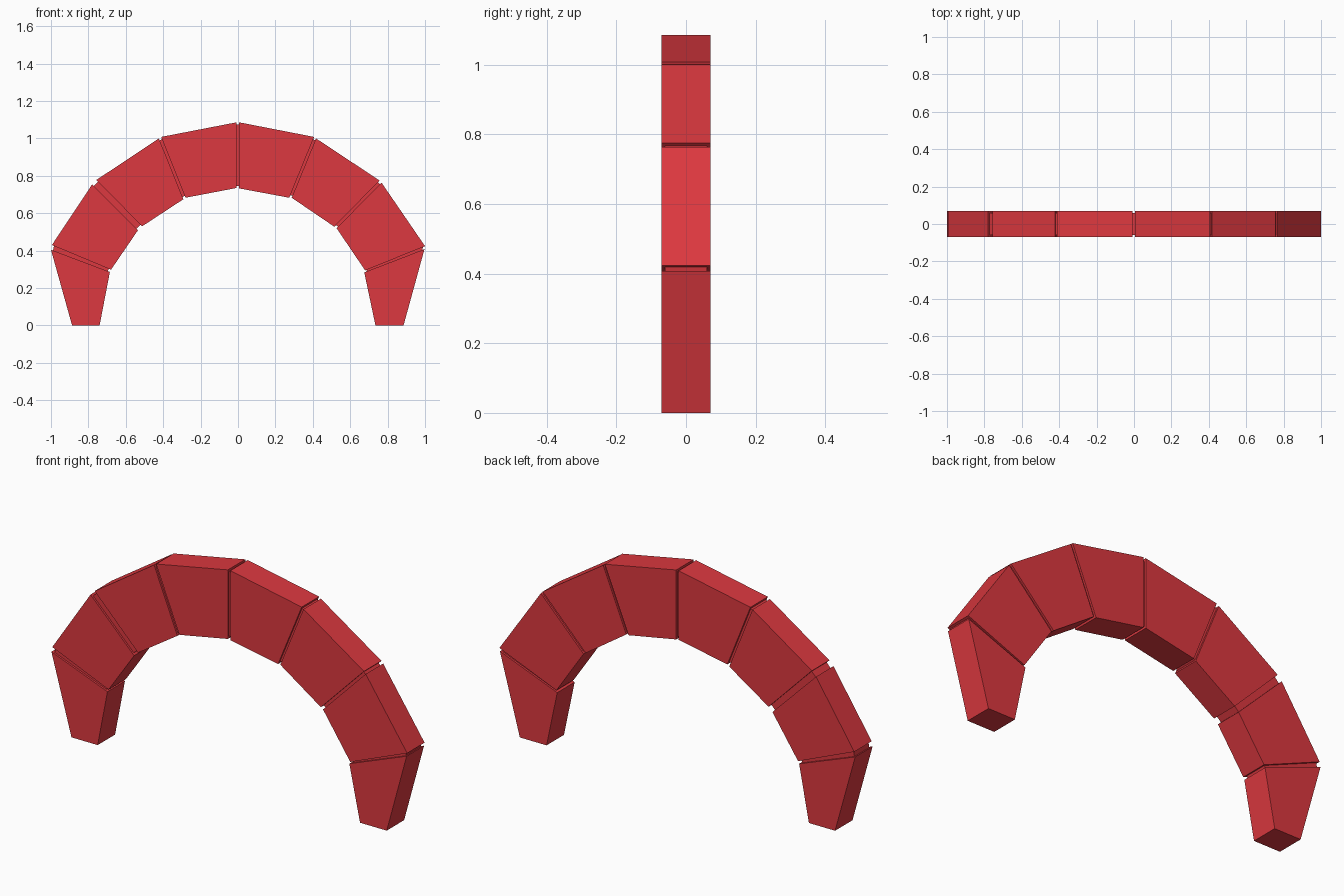
import bpy
from mathutils import Vector

if "Cube" in bpy.data.objects:
    bpy.data.objects.remove(bpy.data.objects["Cube"])

red = bpy.data.materials.new("red")
red.diffuse_color = (0.72, 0.04, 0.05, 1)
red.use_nodes = True
red.node_tree.nodes["Principled BSDF"].inputs["Base Color"].default_value = red.diffuse_color


def prism(name, outline, half_depth):
    """Extrude an outline in the xz plane along y."""
    n = len(outline)
    verts = [(p[0], y, p[1]) for y in (-half_depth, half_depth) for p in outline]
    faces = [list(range(n)), list(range(2 * n - 1, n - 1, -1))]
    faces += [[i, i + n, (i + 1) % n + n, (i + 1) % n] for i in range(n)]
    mesh = bpy.data.meshes.new(name)
    mesh.from_pydata(verts, [], faces)
    mesh.materials.append(red)
    obj = bpy.data.objects.new(name, mesh)
    bpy.context.collection.objects.link(obj)
    return obj


# Blocks of each half, foot to crown: lower inner, lower outer, upper outer, upper inner
right = [
    [(0.735, 0), (0.885, 0), (0.997, 0.408), (0.675, 0.284)],
    [(0.680, 0.294), (1.0, 0.424), (0.767, 0.764), (0.527, 0.520)],
    [(0.515, 0.528), (0.757, 0.775), (0.417, 1.0), (0.287, 0.683)],
    [(0.274, 0.683), (0.407, 1.008), (0.006, 1.086), (0.006, 0.733)],
]
left = [
    [(-0.740, 0), (-0.887, 0), (-1.0, 0.405), (-0.685, 0.286)],
    [(-0.679, 0.298), (-0.995, 0.430), (-0.780, 0.754), (-0.535, 0.509)],
    [(-0.513, 0.530), (-0.757, 0.778), (-0.423, 1.0), (-0.292, 0.675)],
    [(-0.281, 0.683), (-0.411, 1.008), (-0.008, 1.086), (-0.008, 0.735)],
]


def joint(name, inner_a, outer_a, outer_b, inner_b):
    """Recessed filler between two facing block ends."""
    ends = []
    for inner, outer in ((inner_a, outer_a), (inner_b, outer_b)):
        i, o = Vector(inner), Vector(outer)
        inset = (o - i).normalized() * 0.012
        ends.append((i + inset, o - inset))
    (ia, oa), (ib, ob) = ends
    prism(name, [ia, oa, ob, ib], 0.060)


for side, blocks in (("right", right), ("left", left)):
    # Wedge-shaped stones
    for k, q in enumerate(blocks):
        outline = q if side == "right" else q[::-1]
        prism(f"{side}_arch_block_{k + 1}", outline, 0.070)
    # Joints between stones
    for k in range(3):
        a, b = blocks[k], blocks[k + 1]
        pts = (a[3], a[2], b[1], b[0])
        if side == "left":
            pts = (b[0], b[1], a[2], a[3])
        joint(f"{side}_joint_{k + 1}", *pts)

# Crown joint
joint("crown_joint", right[3][3], right[3][2], left[3][2], left[3][3])
